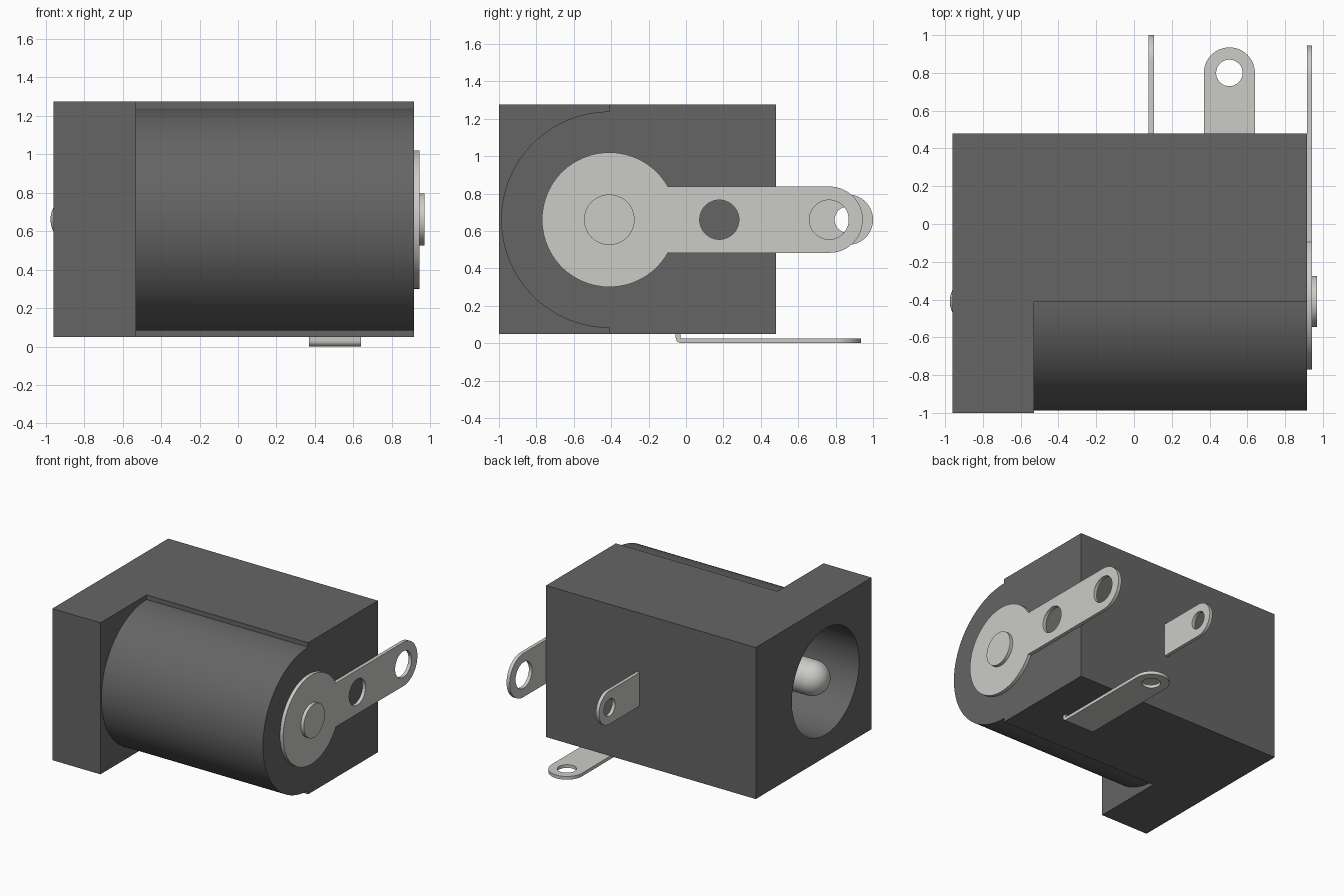
import bpy, bmesh, math
from mathutils import Matrix

if "Cube" in bpy.data.objects:
    bpy.data.objects.remove(bpy.data.objects["Cube"])

CY, CZ = -0.41, 0.66                     # axis of the barrel (runs along x)
SIDE = Matrix(((0, 0, 1, 0), (1, 0, 0, 0), (0, 1, 0, 0), (0, 0, 0, 1)))  # u,v,w -> y,z,x
FLAT = Matrix.Rotation(math.pi / 2, 4, 'Z')                             # u,v,w -> y,-x,z


def material(name, rgb):
    m = bpy.data.materials.new(name)
    m.diffuse_color = (*rgb, 1)
    m.use_nodes = True
    m.node_tree.nodes["Principled BSDF"].inputs["Base Color"].default_value = m.diffuse_color
    return m


PLASTIC = material("dark_plastic", (0.13, 0.13, 0.13))
METAL = material("metal", (0.6, 0.6, 0.57))


def arc(u, v, r, a0, a1, n=32):
    return [(u + r * math.cos(math.radians(a0 + (a1 - a0) * i / n)),
             v + r * math.sin(math.radians(a0 + (a1 - a0) * i / n))) for i in range(n + 1)]


def circle(u, v, r, n=64):
    return arc(u, v, r, 0, 360, n)[:-1]


def finish(name, mesh, mat):
    ob = bpy.data.objects.new(name, mesh)
    bpy.context.collection.objects.link(ob)
    mesh.materials.clear()
    mesh.materials.append(mat)
    return ob


def extrude(name, loops, w0, w1, matrix, mat):
    """Extrude a closed outline (later loops are holes) from w0 to w1."""
    cu = bpy.data.curves.new(name, 'CURVE')
    cu.dimensions = '2D'
    cu.fill_mode = 'BOTH'
    cu.extrude = (w1 - w0) / 2
    for pts in loops:
        s = cu.splines.new('POLY')
        s.points.add(len(pts) - 1)
        for p, (u, v) in zip(s.points, pts):
            p.co = (u, v, 0, 1)
        s.use_cyclic_u = True
    tmp = bpy.data.objects.new(name + "_curve", cu)
    bpy.context.collection.objects.link(tmp)
    dg = bpy.context.evaluated_depsgraph_get()
    mesh = bpy.data.meshes.new_from_object(tmp.evaluated_get(dg))
    bpy.data.objects.remove(tmp)
    bm = bmesh.new()
    bm.from_mesh(mesh)
    bmesh.ops.remove_doubles(bm, verts=bm.verts, dist=1e-5)
    bmesh.ops.recalc_face_normals(bm, faces=bm.faces)
    bm.transform(matrix @ Matrix.Translation((0, 0, (w0 + w1) / 2)))
    bm.to_mesh(mesh)
    bm.free()
    return finish(name, mesh, mat)


def boolean(target, other, op):
    m = target.modifiers.new(op.lower(), 'BOOLEAN')
    m.operation, m.solver, m.object = op, 'EXACT', other
    bpy.context.view_layer.objects.active = target
    bpy.ops.object.modifier_apply(modifier=m.name)
    bpy.data.objects.remove(other)


# Housing: square face block, D-shaped rear with a small step, and the plug bore
Z0, Z1, Y1 = 0.05, 1.275, 0.48
body = extrude("housing", [[(-1, Z0), (Y1, Z0), (Y1, Z1), (-1, Z1)]], -0.96, -0.53, SIDE, PLASTIC)
rear = extrude("rear", [[(CY, Z0), (Y1, Z0), (Y1, Z1), (CY, Z1)] + arc(CY, CZ, 0.578, 90, 270, 64)],
               -0.53, 0.915, SIDE, PLASTIC)
boolean(body, rear, 'UNION')
bore = extrude("bore", [circle(CY, CZ, 0.43, 96)], -1.1, 0.6, SIDE, PLASTIC)
boolean(body, bore, 'DIFFERENCE')

# Centre pin with a round tip, its flat rivet end showing at the back
R, TIP = 0.135, -0.975
bm = bmesh.new()
prof = [(TIP + R - R * math.cos(t), R * math.sin(t))
        for t in (math.pi / 2 * i / 12 for i in range(13))] + [(0.97, R), (0.97, 0)]
verts = [bm.verts.new((x, CY, CZ + r)) for x, r in prof]
edges = [bm.edges.new(e) for e in zip(verts, verts[1:])]
bmesh.ops.spin(bm, geom=verts + edges, cent=(0, CY, CZ), axis=(1, 0, 0),
               angle=math.tau, steps=48, use_duplicate=False)
bmesh.ops.remove_doubles(bm, verts=bm.verts, dist=1e-5)
bmesh.ops.recalc_face_normals(bm, faces=bm.faces)
mesh = bpy.data.meshes.new("centre_pin")
bm.to_mesh(mesh)
bm.free()
finish("centre_pin", mesh, METAL)

# Rear terminal: keyhole plate with two holes
W, D = 0.177, 0.36
a = math.degrees(math.asin(W / D))
extrude("rear_terminal", [arc(CY, CZ, D, a, 360 - a, 64) + arc(0.768, CZ, W, -90, 90),
                          circle(0.178, CZ, 0.105), circle(0.765, CZ, 0.105)],
        0.915, 0.943, SIDE, METAL)


def tab(name, u0, u1, v, w0, w1, matrix):
    """Strip with a rounded, drilled end."""
    extrude(name, [[(u0, v + R), (u0, v - R)] + arc(u1, v, R, -90, 90), circle(u1, v, 0.07)],
            w0, w1, matrix, METAL)


# Side tab, and bottom tab with its bent root
tab("side_tab", 0.3, 0.865, CZ, 0.078, 0.105, SIDE)
tab("bottom_tab", -0.025, 0.8, -0.505, 0.0, 0.026, FLAT)
extrude("bottom_tab_bend", [arc(-0.025, 0.03, 0.03, 180, 270, 10)
                            + [(-0.025, 0.026), (-0.03, 0.03), (-0.03, 0.1), (-0.055, 0.1)]],
        0.37, 0.64, SIDE, METAL)

# Smooth curved surfaces, keep edges sharp
bpy.ops.object.select_all(action='SELECT')
bpy.context.view_layer.objects.active = body
bpy.ops.object.shade_smooth_by_angle(angle=math.radians(30))
